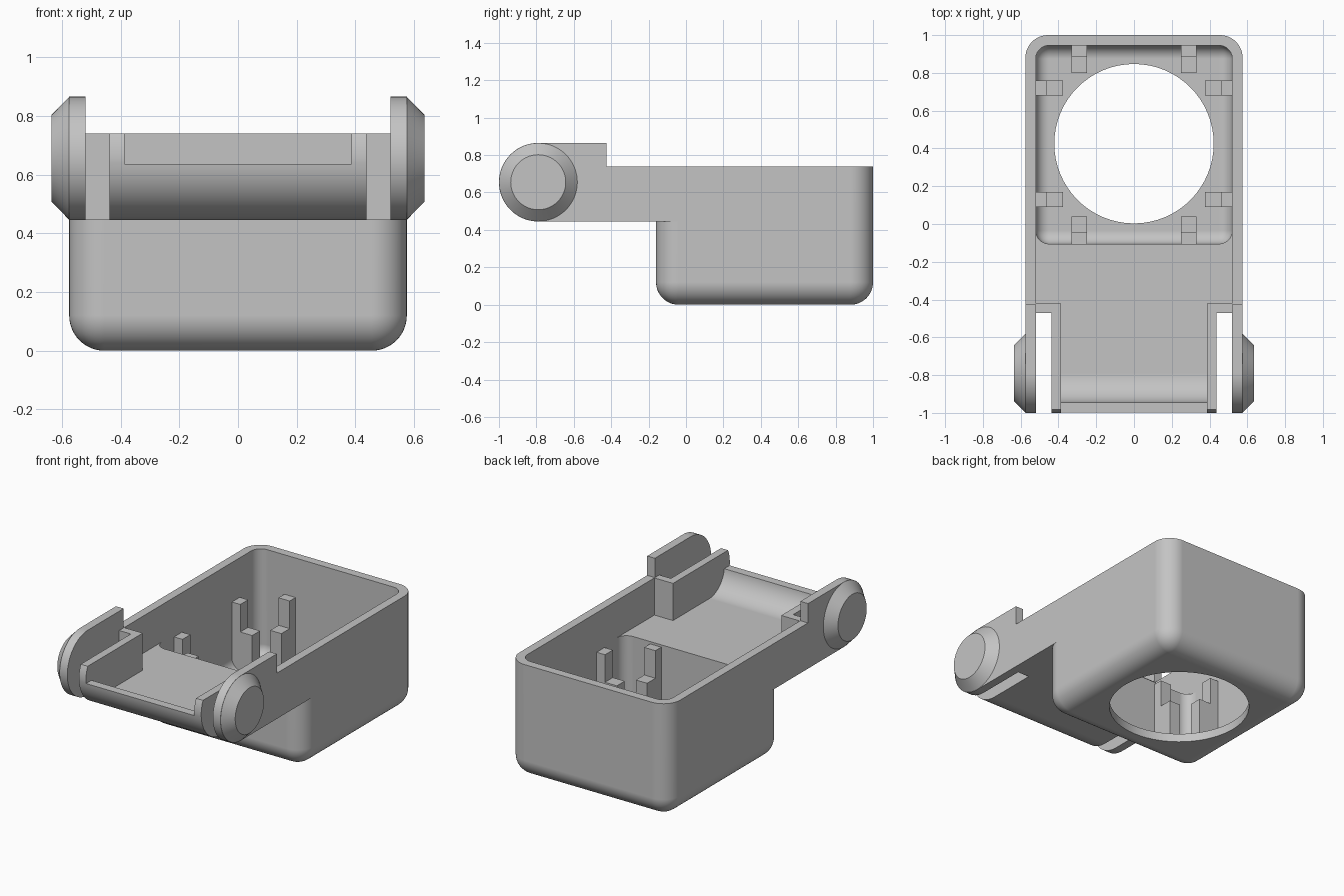
import bpy, bmesh, math
from mathutils import Matrix

if "Cube" in bpy.data.objects:
    bpy.data.objects.remove(bpy.data.objects["Cube"], do_unlink=True)

grey = bpy.data.materials.new("matte grey")
grey.use_nodes = True
COLOUR = (0.55, 0.55, 0.55, 1)
grey.diffuse_color = COLOUR
grey.node_tree.nodes["Principled BSDF"].inputs["Base Color"].default_value = COLOUR

WALL = 0.055
HALF = 0.575              # half width of the body
INNER = HALF - WALL
RIM, SHELF = 0.74, 0.445  # rim height, underside of the front shelf
PIVOT_Y, PIVOT_Z, PIVOT_R = -0.79, 0.655, 0.21


def finish(name, bm):
    bmesh.ops.recalc_face_normals(bm, faces=bm.faces)
    mesh = bpy.data.meshes.new(name)
    bm.to_mesh(mesh)
    bm.free()
    mesh.materials.append(grey)
    obj = bpy.data.objects.new(name, mesh)
    bpy.context.collection.objects.link(obj)
    return obj


def box(name, x, y, z, radius=0):
    """Box between limits; a radius rounds every edge except the top rim."""
    bm = bmesh.new()
    bmesh.ops.create_cube(bm, size=1)
    for v in bm.verts:
        v.co = [lo if c < 0 else hi for c, (lo, hi) in zip(v.co, (x, y, z))]
    if radius:
        edges = [e for e in bm.edges if min(v.co.z for v in e.verts) < z[1] - 0.001]
        bmesh.ops.bevel(bm, geom=edges, offset=radius, segments=12,
                        profile=0.5, affect='EDGES')
    return finish(name, bm)


def prism(name, profile, x0, x1):
    """Side profile of (y, z) points extruded across x."""
    bm = bmesh.new()
    face = bm.faces.new([bm.verts.new((x0, y, z)) for y, z in profile])
    new = bmesh.ops.extrude_face_region(bm, geom=[face])["geom"]
    verts = [g for g in new if isinstance(g, bmesh.types.BMVert)]
    bmesh.ops.translate(bm, verts=verts, vec=(x1 - x0, 0, 0))
    return finish(name, bm)


def arc(radius, start, end, steps=24):
    angles = [math.radians(start + (end - start) * i / steps) for i in range(steps + 1)]
    return [(PIVOT_Y + radius * math.cos(a), PIVOT_Z + radius * math.sin(a)) for a in angles]


def cone(name, r1, r2, depth, matrix):
    bm = bmesh.new()
    bmesh.ops.create_cone(bm, cap_ends=True, segments=64, radius1=r1, radius2=r2,
                          depth=depth, matrix=matrix)
    return finish(name, bm)


def combine(target, other, operation):
    mod = target.modifiers.new("combine", 'BOOLEAN')
    mod.operation, mod.solver, mod.object = operation, 'EXACT', other
    bpy.context.view_layer.objects.active = target
    bpy.ops.object.modifier_apply(modifier=mod.name)
    bpy.data.objects.remove(other, do_unlink=True)


def smooth(obj):
    bpy.ops.object.select_all(action='DESELECT')
    obj.select_set(True)
    bpy.context.view_layer.objects.active = obj
    bpy.ops.object.shade_smooth_by_angle(angle=math.radians(30))
    mod = obj.modifiers.new("flat face normals", 'WEIGHTED_NORMAL')
    mod.keep_sharp = True


# Solid body: deep rounded box, wide shelf behind the slots, round-nosed tray
body = box("housing", (-HALF, HALF), (-0.16, 1), (0, RIM), 0.12)
combine(body, box("shelf", (-HALF, HALF), (-0.47, 0.3), (SHELF, RIM)), 'UNION')
top_angle = 180 - math.degrees(math.asin((RIM - PIVOT_Z) / PIVOT_R))
nose = [(0, SHELF), (0, RIM)] + arc(PIVOT_R, top_angle, 270)
combine(body, prism("tray", nose, -0.437, 0.437), 'UNION')

# Hollows: deep cavity, open shelf, curved tray with a low front lip, floor hole
combine(body, box("cavity", (-INNER, INNER), (-0.105, 1 - WALL), (WALL, 1), 0.07), 'DIFFERENCE')
floor = SHELF + WALL
combine(body, box("shelf_hollow", (-INNER, INNER), (-0.42, 0.3), (floor, 1)), 'DIFFERENCE')
lip = [(0, 1), (0, floor)] + arc(PIVOT_R - WALL, 270, 187.4) + [(-1.1, 0.635), (-1.1, 1)]
combine(body, prism("tray_hollow", lip, -0.387, 0.387), 'DIFFERENCE')
combine(body, cone("floor_hole", 0.422, 0.422, 0.4, Matrix.Translation((0, 0.425, 0))), 'DIFFERENCE')

# Raised side arms with rounded ends
arm = arc(PIVOT_R, 90, 270, 32) + [(-0.425, SHELF), (-0.425, PIVOT_Z + PIVOT_R)]
for side in (-1, 1):
    combine(body, prism("arm", arm, side * INNER, side * HALF), 'UNION')
smooth(body)

# Chamfered pivot knobs
for side, name in ((1, "left_knob"), (-1, "right_knob")):
    place = (Matrix.Translation((side * (HALF + 0.03), PIVOT_Y, PIVOT_Z))
             @ Matrix.Rotation(side * math.pi / 2, 4, 'Y'))
    smooth(cone(name, PIVOT_R, 0.147, 0.062, place))

# Stepped pegs inside the cavity: tall against the wall, short in front
STEPS = (("tall_peg", -0.005, 0.06, 0.485), ("short_peg", 0.06, 0.145, 0.307))
for name, near, far, top in STEPS:
    for side in (-1, 1):
        for y in (0.13, 0.72):
            xs = sorted((side * (INNER - near), side * (INNER - far)))
            box("side_" + name, xs, (y - 0.04, y + 0.04), (0.05, top))
        x = side * 0.29
        for wall, inward, place in ((-0.105, 1, "front_"), (1 - WALL, -1, "back_")):
            ys = sorted((wall + inward * near, wall + inward * far))
            box(place + name, (x - 0.04, x + 0.04), ys, (0.05, top))
